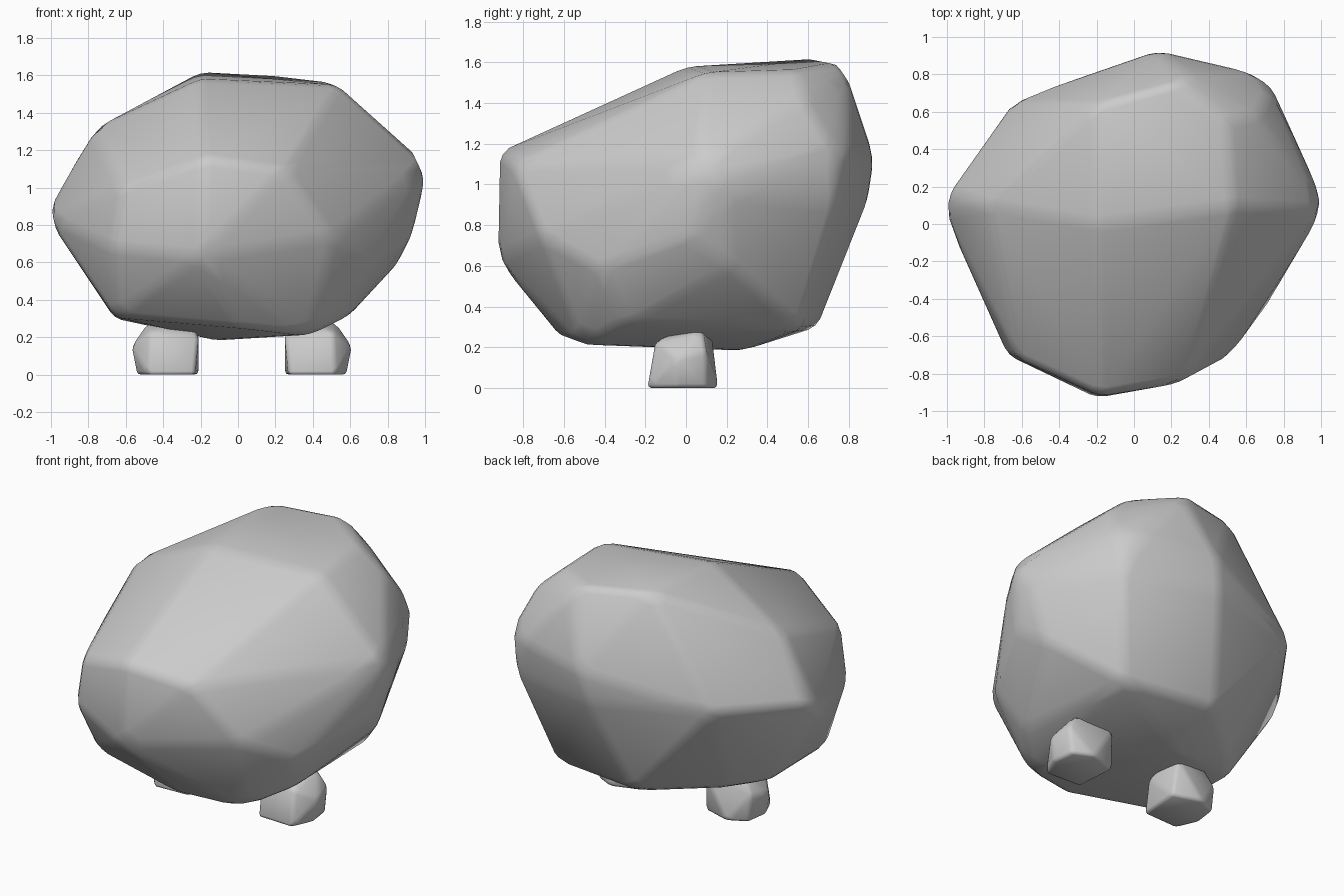
import bpy, bmesh, math


def rock(name, points, bevel, flatten=6):
    """Convex faceted stone with softly worn edges."""
    bm = bmesh.new()
    for p in points:
        bm.verts.new(p)
    res = bmesh.ops.convex_hull(bm, input=bm.verts[:])
    junk = [g for g in set(res["geom_interior"] + res["geom_unused"])
            if isinstance(g, bmesh.types.BMVert)]
    bmesh.ops.delete(bm, geom=junk, context='VERTS')
    bmesh.ops.dissolve_limit(bm, angle_limit=math.radians(flatten),
                             verts=bm.verts[:], edges=bm.edges[:])
    bmesh.ops.recalc_face_normals(bm, faces=bm.faces[:])
    mesh = bpy.data.meshes.new(name)
    bm.to_mesh(mesh)
    bm.free()
    obj = bpy.data.objects.new(name, mesh)
    bpy.context.collection.objects.link(obj)
    mod = obj.modifiers.new("worn_edges", 'BEVEL')
    mod.width = bevel
    mod.segments = 2
    mod.limit_method = 'ANGLE'
    mod.angle_limit = math.radians(8)
    for poly in mesh.polygons:
        poly.use_smooth = True
    return obj


# Boulder body: corner points grouped by region
top = [(-0.2, 0.64, 1.62), (0.2, 0.75, 1.6), (-0.2, 0.0, 1.58), (0.53, 0.1, 1.55),
       (0.5, 0.55, 1.56), (0.66, 0.58, 1.42), (-0.78, 0.1, 1.31), (0.3, 0.8, 1.52)]
front = [(-0.18, -0.92, 1.16), (0.25, -0.85, 1.1), (0.51, -0.71, 0.74),
         (-0.2, -0.93, 0.63), (-0.68, -0.7, 0.68), (-0.62, -0.72, 1.0)]
sides = [(1.01, 0.07, 1.12), (0.98, 0.2, 0.95), (0.93, 0.02, 0.74),
         (0.72, -0.42, 0.58), (-0.82, -0.4, 0.72), (-1.02, 0.06, 0.84),
         (-0.99, 0.18, 0.92), (0.86, 0.22, 0.6)]
back = [(0.13, 0.93, 1.13), (0.09, 0.9, 0.93), (0.74, 0.73, 1.17),
        (0.71, 0.74, 0.9), (-0.65, 0.66, 0.96), (0.6, 0.82, 1.15)]
base = [(0.54, 0.56, 0.29), (-0.08, 0.65, 0.3), (-0.1, 0.27, 0.18),
        (-0.66, 0.08, 0.3), (-0.5, 0.27, 0.29), (0.38, -0.51, 0.21),
        (0.6, -0.3, 0.32), (0.0, -0.62, 0.25), (-0.66, -0.5, 0.31)]
rock("boulder_body", top + front + sides + back + base, 0.045)

# Foot stones: one set of corners, mirrored left and right
foot = [(-0.15, -0.18, 0), (0.1, -0.19, 0), (0.16, -0.05, 0), (0.14, 0.1, 0),
        (0.02, 0.16, 0), (-0.17, 0.1, 0), (0.19, -0.04, 0.15), (0.16, 0.1, 0.18),
        (-0.17, -0.12, 0.21), (0.09, -0.15, 0.23), (0.1, 0.08, 0.28),
        (-0.15, 0.13, 0.25), (-0.08, 0.0, 0.3)]
for name, side, cx in (("right_foot", 1, 0.42), ("left_foot", -1, -0.38)):
    rock(name, [(cx + side * x, y, z) for x, y, z in foot], 0.02)
